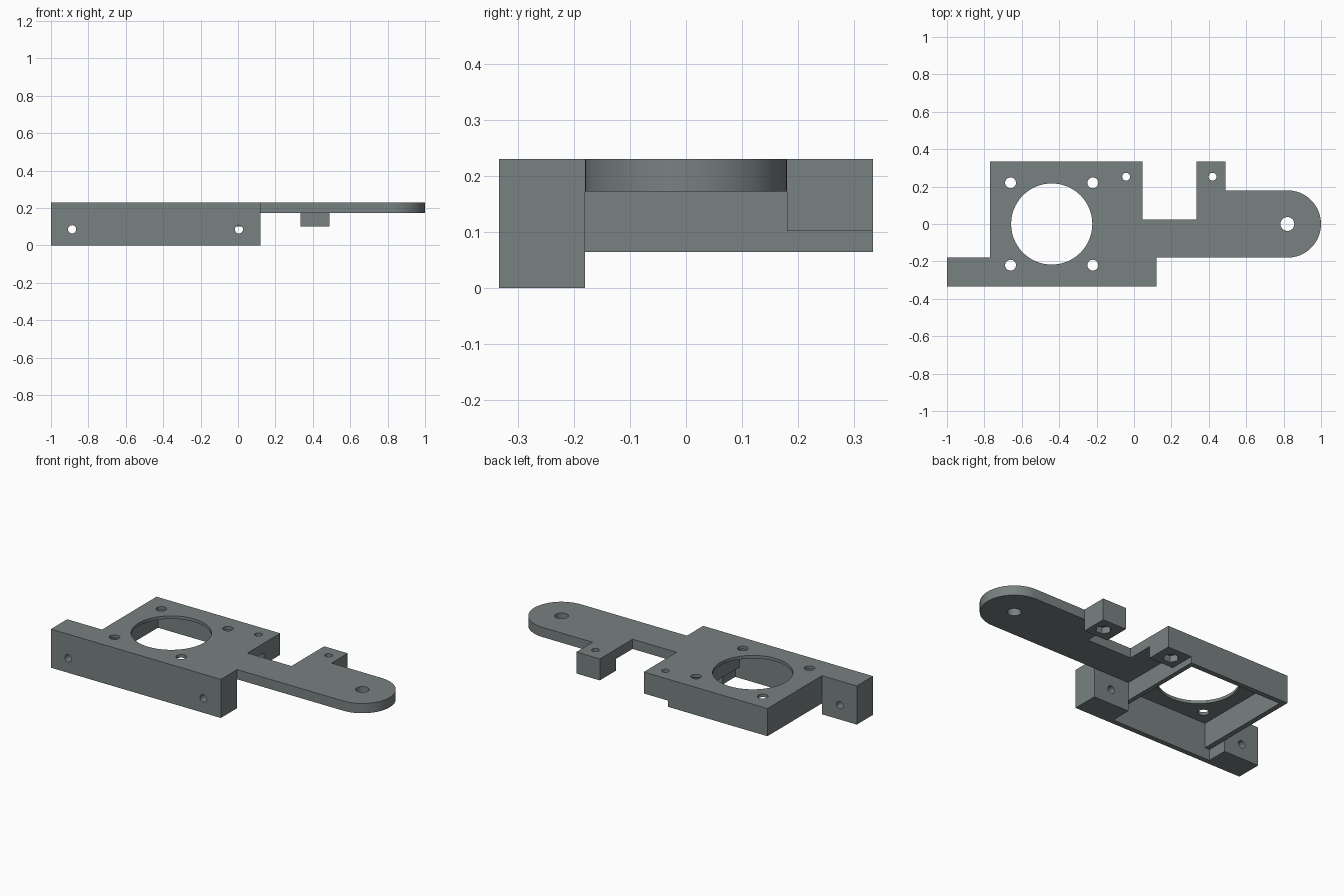
import bpy, bmesh, math

if "Cube" in bpy.data.objects:
    bpy.data.objects.remove(bpy.data.objects["Cube"])

TOP, ARM_Z = 0.23, 0.172
MX = -0.44          # centre of the motor frame


def prism(name, pts, z0, z1):
    """Extrude an outline lying in the xy plane from z0 to z1."""
    bm = bmesh.new()
    face = bm.faces.new([bm.verts.new((x, y, z0)) for x, y in pts])
    ext = bmesh.ops.extrude_face_region(bm, geom=[face])
    verts = [g for g in ext["geom"] if isinstance(g, bmesh.types.BMVert)]
    bmesh.ops.translate(bm, verts=verts, vec=(0, 0, z1 - z0))
    bmesh.ops.recalc_face_normals(bm, faces=bm.faces)
    me = bpy.data.meshes.new(name)
    bm.to_mesh(me)
    bm.free()
    ob = bpy.data.objects.new(name, me)
    bpy.context.collection.objects.link(ob)
    return ob


def box(name, x0, x1, y0, y1, z0, z1):
    return prism(name, [(x0, y0), (x1, y0), (x1, y1), (x0, y1)], z0, z1)


def rod(name, x, y, r, z0, z1, n=32):
    return prism(name, [(x + r * math.cos(2 * math.pi * i / n),
                         y + r * math.sin(2 * math.pi * i / n)) for i in range(n)], z0, z1)


def combine(target, tool, op):
    mod = target.modifiers.new(op, "BOOLEAN")
    mod.operation, mod.solver, mod.object = op, "EXACT", tool
    bpy.context.view_layer.objects.active = target
    bpy.ops.object.modifier_apply(modifier=mod.name)
    bpy.data.objects.remove(tool)


# Top plate with rounded arm end
arc = [(0.82 + 0.18 * math.cos(a), 0.18 * math.sin(a))
       for a in (math.radians(-90 + 180 * i / 32) for i in range(33))]
outline = ([(-1, -0.333), (0.12, -0.333), (0.12, -0.18)] + arc +
           [(0.49, 0.18), (0.49, 0.333), (0.335, 0.333), (0.335, 0.025),
            (0.045, 0.025), (0.045, 0.333), (-0.77, 0.333), (-0.77, -0.18), (-1, -0.18)])
bracket = prism("motor_bracket", outline, ARM_Z, TOP)

# Motor frame, front mounting bar and the two nut bosses
for part in (box("motor_frame", -0.77, -0.113, -0.333, 0.333, 0.065, 0.2),
             box("front_bar", -1, 0.12, -0.333, -0.18, 0, 0.2),
             box("frame_boss", -0.113, 0.045, 0.18, 0.333, 0.102, 0.2),
             box("arm_boss", 0.335, 0.49, 0.18, 0.333, 0.102, 0.2)):
    combine(bracket, part, "UNION")

# Motor pocket from below, and clearance through the lower bar
cutters = [box("pocket", MX - 0.3, MX + 0.3, -0.303, 0.303, -0.1, 0.212),
           box("clearance", -0.77, -0.113, -0.303, 0.4, -0.1, 0.065),
           rod("motor_hole", MX, 0, 0.217, -0.1, 0.4, 64),
           rod("arm_hole", 0.82, 0, 0.037, -0.1, 0.4)]

# Motor screw holes
for sx in (-1, 1):
    for sy in (-1, 1):
        cutters.append(rod("screw_hole", MX + sx * 0.22, sy * 0.22, 0.029, 0.15, 0.4))

# Boss screw holes with hexagonal nut recesses
for x in (-0.042, 0.42):
    cutters.append(rod("boss_hole", x, 0.253, 0.021, -0.1, 0.4))
    cutters.append(rod("nut_recess", x, 0.253, 0.043, 0.05, 0.14, 6))

# Horizontal holes through the front bar
for x in (-0.887, 0.005):
    hole = rod("bar_hole", 0, 0, 0.022, -0.15, 0.15)
    hole.rotation_euler.x = math.pi / 2
    hole.location = (x, -0.26, 0.086)
    cutters.append(hole)

bpy.context.view_layer.update()
for c in cutters:
    combine(bracket, c, "DIFFERENCE")

# Grey material and smooth round edges
grey = bpy.data.materials.new("slate_grey")
grey.diffuse_color = (0.19, 0.22, 0.22, 1)
grey.use_nodes = True
grey.node_tree.nodes["Principled BSDF"].inputs["Base Color"].default_value = grey.diffuse_color
bracket.data.materials.clear()
bracket.data.materials.append(grey)
bracket.select_set(True)
bpy.context.view_layer.objects.active = bracket
bpy.ops.object.shade_smooth_by_angle(angle=math.radians(30))
